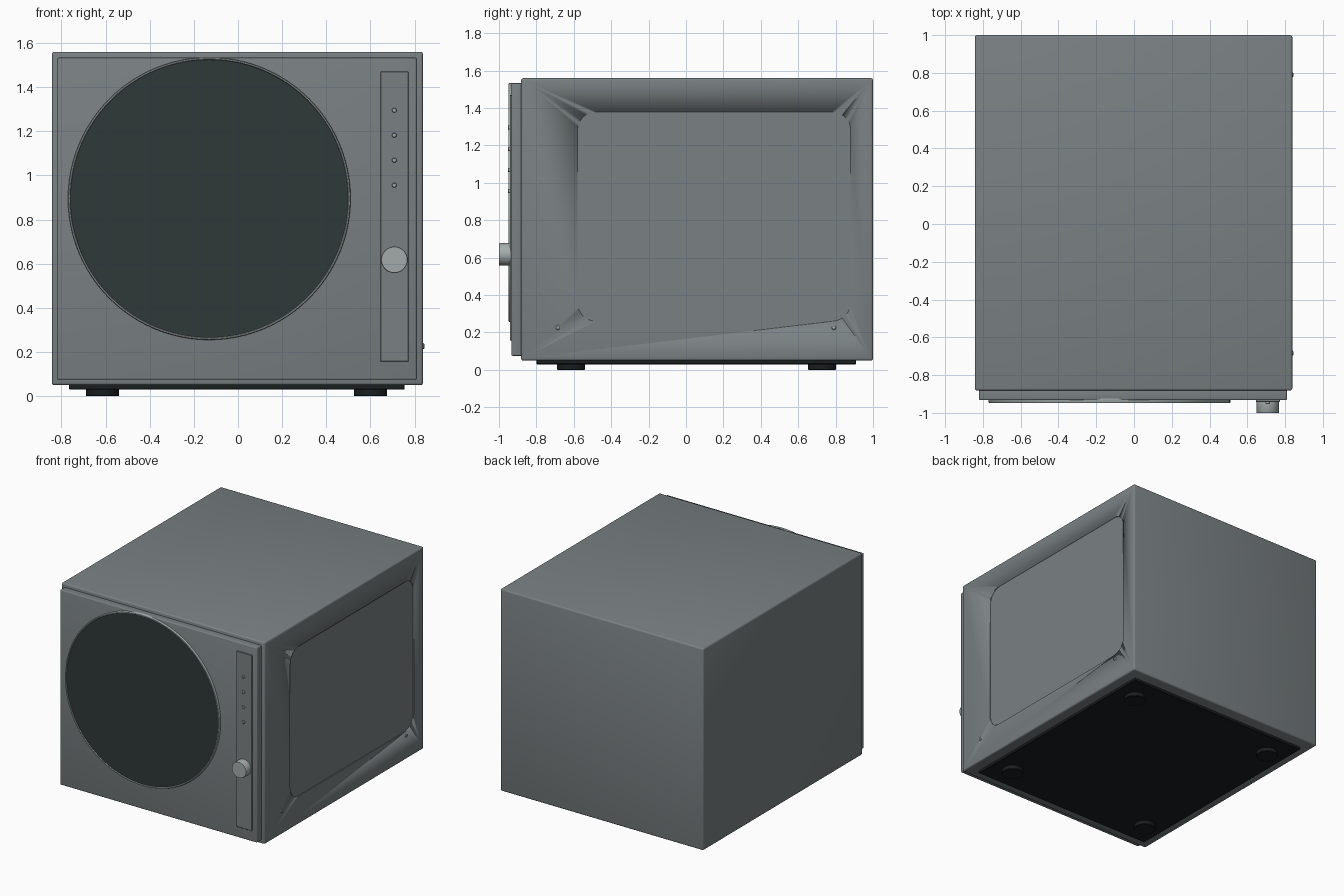
import bpy, bmesh, math
from mathutils import Matrix, Vector

if "Cube" in bpy.data.objects:
    bpy.data.objects.remove(bpy.data.objects["Cube"])


def material(name, rgb):
    m = bpy.data.materials.new(name)
    m.diffuse_color = (*rgb, 1)
    m.use_nodes = True
    m.node_tree.nodes["Principled BSDF"].inputs["Base Color"].default_value = m.diffuse_color
    return m


GREY = material("grey metal", (0.195, 0.22, 0.227))
GLASS = material("dark glass", (0.029, 0.041, 0.040))
SILVER = material("silver", (0.37, 0.41, 0.41))
BLACK = material("black plastic", (0.010, 0.013, 0.014))


def finish(bm, name, mat):
    mesh = bpy.data.meshes.new(name)
    bmesh.ops.recalc_face_normals(bm, faces=bm.faces[:])
    bm.to_mesh(mesh)
    bm.free()
    ob = bpy.data.objects.new(name, mesh)
    bpy.context.collection.objects.link(ob)
    mesh.materials.append(mat)
    bpy.ops.object.select_all(action='DESELECT')
    ob.select_set(True)
    bpy.context.view_layer.objects.active = ob
    bpy.ops.object.shade_smooth_by_angle(angle=math.radians(35))
    return ob


def box(name, lo, hi, mat, bevel=0.0, only_axis=None, segments=3):
    """Box between two corners; bevels all edges, or only those along one axis."""
    bm = bmesh.new()
    bmesh.ops.create_cube(bm, size=1)
    for v in bm.verts:
        v.co = Vector([lo[i] + (v.co[i] + 0.5) * (hi[i] - lo[i]) for i in range(3)])
    if bevel:
        edges = bm.edges[:]
        if only_axis is not None:
            edges = [e for e in edges
                     if abs(e.verts[0].co[only_axis] - e.verts[1].co[only_axis]) > 1e-6]
        bmesh.ops.bevel(bm, geom=edges, offset=bevel, segments=segments,
                        profile=0.5, affect='EDGES')
    return finish(bm, name, mat)


def lathe(name, profile, origin, axis, mat, n=32, closed=False):
    """Spin (radius, height) points around an axis through origin."""
    bm = bmesh.new()
    rot = Vector((0, 0, 1)).rotation_difference(Vector(axis)).to_matrix().to_4x4()
    rings = []
    for r, h in profile:
        rings.append([bm.verts.new((r * math.cos(2 * math.pi * i / n),
                                    r * math.sin(2 * math.pi * i / n), h))
                      for i in range(n)])
    pairs = list(zip(rings, rings[1:]))
    if closed:
        pairs.append((rings[-1], rings[0]))
    for a, b in pairs:
        for i in range(n):
            j = (i + 1) % n
            bm.faces.new((a[i], a[j], b[j], b[i]))
    if not closed:
        bm.faces.new(rings[0][::-1])
        bm.faces.new(rings[-1])
    bm.transform(Matrix.Translation(origin) @ rot)
    return finish(bm, name, mat)


# Cabinet, with a shallow rounded recess in the right wall
cabinet = box("cabinet", (-0.843, -0.882, 0.05), (0.838, 1.0, 1.56), GREY, 0.012)
cutter = box("recess_cutter", (0.832, -0.58, 0.26), (0.9, 0.88, 1.38), GREY,
             0.10, only_axis=0, segments=8)
cut = cabinet.modifiers.new("side recess", 'BOOLEAN')
cut.operation = 'DIFFERENCE'
cut.solver = 'EXACT'
cut.object = cutter
bpy.context.view_layer.objects.active = cabinet
bpy.ops.object.modifier_apply(modifier=cut.name)
bpy.data.objects.remove(cutter)

# Door slab on the front
box("door", (-0.82, -0.933, 0.075), (0.81, -0.875, 1.533), GREY, 0.007)

# Round window and its thin metal rim
WINDOW = (-0.13, -0.93, 0.895)
FRONT = (0, -1, 0)
lathe("window_glass", [(0.634, -0.005), (0.634, 0.012)], WINDOW, FRONT, GLASS, 96)
lathe("window_rim", [(0.640, -0.005), (0.640, 0.013), (0.637, 0.018),
                     (0.632, 0.018), (0.629, 0.013), (0.629, -0.005)],
      WINDOW, FRONT, SILVER, 96, closed=True)

# Control strip, indicator buttons and knob
box("control_strip", (0.645, -0.942, 0.157), (0.772, -0.925, 1.47), GREY, 0.002, segments=1)
for z in (1.295, 1.182, 1.069, 0.956):
    lathe("control_button", [(0.011, 0), (0.011, 0.010), (0.008, 0.013)],
          (0.708, -0.94, z), FRONT, SILVER, 16)
lathe("control_knob", [(0.060, 0), (0.060, 0.057), (0.058, 0.060)],
      (0.708, -0.94, 0.618), FRONT, SILVER, 48)

# Side screws
for y in (-0.684, 0.79):
    lathe("side_screw", [(0.013, -0.005), (0.013, 0.003), (0.009, 0.006)],
          (0.838, y, 0.227), (1, 0, 0), SILVER, 16)

# Base plate and feet
box("base_plate", (-0.765, -0.80, 0.03), (0.755, 0.91, 0.06), BLACK, 0.003, segments=1)
for x in (-0.613, 0.60):
    for y in (-0.615, 0.727):
        lathe("foot", [(0.072, 0), (0.075, 0.003), (0.075, 0.035)],
              (x, y, 0), (0, 0, 1), BLACK, 32)
